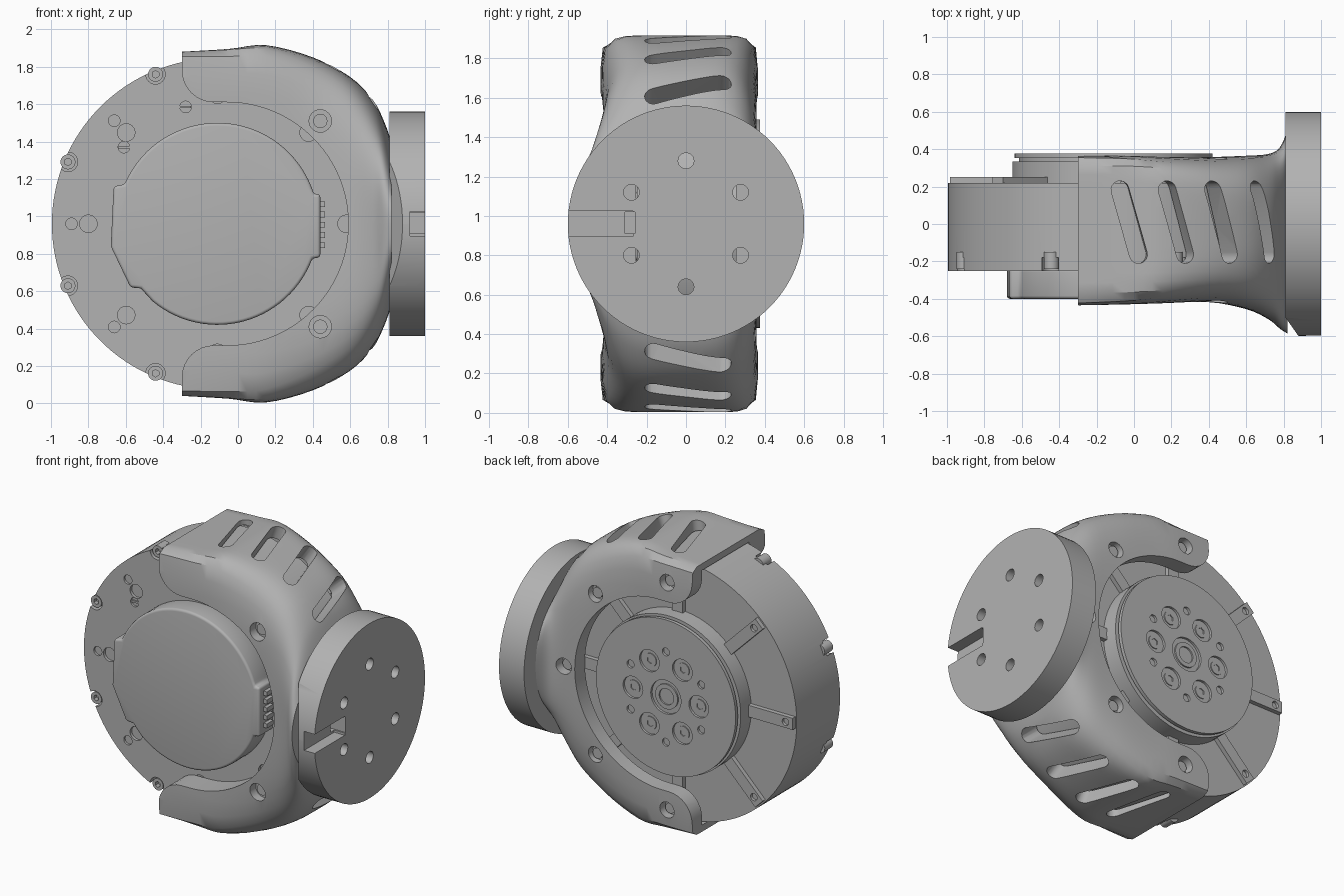
import bpy, bmesh, math
from mathutils import Matrix, Vector

if "Cube" in bpy.data.objects:
    bpy.data.objects.remove(bpy.data.objects["Cube"])

CX, CZ = -0.11, 0.96  # motor axis
FRONT, BACK = -0.25, 0.22  # motor faces

grey = bpy.data.materials.new("satin_grey")
grey.use_nodes = True
grey.diffuse_color = (0.45, 0.45, 0.45, 1)
grey.node_tree.nodes["Principled BSDF"].inputs["Base Color"].default_value = (0.45, 0.45, 0.45, 1)


def finish(name, bm):
    bmesh.ops.recalc_face_normals(bm, faces=bm.faces)
    me = bpy.data.meshes.new(name)
    bm.to_mesh(me)
    bm.free()
    me.materials.append(grey)
    ob = bpy.data.objects.new(name, me)
    bpy.context.collection.objects.link(ob)
    return ob


def activate(ob):
    bpy.ops.object.select_all(action='DESELECT')
    ob.select_set(True)
    bpy.context.view_layer.objects.active = ob


def smooth(ob, angle=32):
    activate(ob)
    bpy.ops.object.shade_smooth_by_angle(angle=math.radians(angle))


def add_cyl(bm, r, y0, y1, x, z, seg=24):
    m = Matrix.Translation((x, (y0 + y1) / 2, z)) @ Matrix.Rotation(math.pi / 2, 4, 'X')
    bmesh.ops.create_cone(bm, cap_ends=True, radius1=r, radius2=r, depth=abs(y1 - y0),
                          segments=seg, matrix=m)


def add_box(bm, lo, hi, m=Matrix()):
    lo, hi = Vector(lo), Vector(hi)
    size = Matrix.Diagonal((*(hi - lo), 1))
    bmesh.ops.create_cube(bm, size=1, matrix=m @ Matrix.Translation((lo + hi) / 2) @ size)


def add_prism(bm, pts, d0, d1, m=Matrix()):
    """Outline in local x/z, extruded along local y."""
    a = [bm.verts.new(m @ Vector((x, d0, z))) for x, z in pts]
    b = [bm.verts.new(m @ Vector((x, d1, z))) for x, z in pts]
    bm.faces.new(a)
    bm.faces.new(b[::-1])
    for i in range(len(pts)):
        j = (i + 1) % len(pts)
        bm.faces.new((a[i], b[i], b[j], a[j]))


def arc(cx, cz, r, a0, a1, n):
    steps = [math.radians(a0 + (a1 - a0) * i / n) for i in range(n + 1)]
    return [(cx + r * math.cos(a), cz + r * math.sin(a)) for a in steps]


def polar(r, deg):
    a = math.radians(deg)
    return CX + r * math.cos(a), CZ + r * math.sin(a)


def cut(ob, bm):
    cutter = finish("cutter", bm)
    cutter.hide_render = True
    mod = ob.modifiers.new("cut", 'BOOLEAN')
    mod.operation, mod.solver, mod.object = 'DIFFERENCE', 'EXACT', cutter
    activate(ob)
    bpy.ops.object.modifier_apply(modifier=mod.name)
    bpy.data.objects.remove(cutter)


def cylinders(name, specs):
    bm = bmesh.new()
    for s in specs:
        add_cyl(bm, *s)
    return finish(name, bm)


# Housing: lofted from a boxy yoke to a round neck (x, front, back, half height, squareness)
stations = [(-.30, .435, .365, .92, 24), (-.05, .43, .365, .935, 16), (.15, .425, .36, .955, 9),
            (.4, .42, .36, .89, 5.5), (.6, .455, .365, .785, 4), (.72, .51, .375, .665, 3),
            (.78, .56, .41, .55, 2.5), (.82, .585, .5, .44, 2)]
sections = []
for i in range(len(stations) - 1):
    p = [Vector(stations[min(max(k, 0), len(stations) - 1)]) for k in range(i - 1, i + 3)]
    for t in (0, .25, .5, .75):
        sections.append(p[1] + (p[2] - p[0]) * t / 2 + (2 * p[0] - 5 * p[1] + 4 * p[2] - p[3]) * t * t / 2
                        + (3 * p[1] - p[0] - 3 * p[2] + p[3]) * t ** 3 / 2)
sections.append(Vector(stations[-1]))
bm = bmesh.new()
rings, count = [], 80
for x, front, back, h, n in sections:
    ring = []
    for k in range(count):
        a = 2 * math.pi * k / count
        c, s = math.cos(a), math.sin(a)
        r = (abs(c) ** n + abs(s) ** n) ** (-1 / n)
        ring.append(bm.verts.new((x, c * r * (back if c > 0 else front), CZ + s * r * h)))
    rings.append(ring)
for a, b in zip(rings, rings[1:]):
    for k in range(count):
        j = (k + 1) % count
        bm.faces.new((a[k], a[j], b[j], b[k]))
bm.faces.new(rings[0])
bm.faces.new(rings[-1][::-1])
housing = finish("yoke_housing", bm)

# Motor cavity
bm = bmesh.new()
add_cyl(bm, .895, -.255, .255, CX, CZ, 96)
cut(housing, bm)

# Open mouth of the yoke, with rounded cheek tips
half = arc(-.13, CZ + .82, .17, 180, 270, 8) + arc(-.06, CZ, .65, 90, 0, 24)
mouth = [(-.5, CZ + .82)] + half
mouth += [(x, 2 * CZ - z) for x, z in mouth[-2::-1]]
bm = bmesh.new()
add_prism(bm, mouth, -.8, .8)
cut(housing, bm)

# Slanted cooling slots, above and below
slots = [(-.02, 1.0), (.24, .98), (.49, .89), (.71, .70)]
capsule = arc(0, .18, .047, 0, 180, 8) + arc(0, -.18, .047, 180, 360, 8)
bm = bmesh.new()
for side in (1, -1):
    for x, h in slots:
        a = math.atan2(h, x - CX)
        out = Vector((math.cos(a), 0, side * math.sin(a)))
        tangent = Vector((math.sin(a), 0, -side * math.cos(a)))
        along = (Vector((0, 1, 0)) - tangent * .28).normalized()
        across = along.cross(out)
        m = Matrix((across, out, along)).transposed().to_4x4()
        m.translation = (CX, .01, CZ)
        add_prism(bm, capsule, .8, 1.3, m)
cut(housing, bm)

# Counterbored screw seats
front_seats = [(.44, CZ + .55), (.44, CZ - .55)]
back_seats = [polar(.78, a) for a in (90, 45, 0, -45, -90)]
bm = bmesh.new()
for x, z in front_seats:
    add_cyl(bm, .06, -.7, -.35, x, z)
for x, z in back_seats:
    add_cyl(bm, .055, .3, .6, x, z)
cut(housing, bm)
screws = [(.038, -.37, -.34, x, z) for x, z in front_seats]
screws += [(.036, .29, .33, x, z) for x, z in back_seats]
smooth(cylinders("housing_screws", screws))

# Mounting flange
bm = bmesh.new()
bmesh.ops.create_cone(bm, cap_ends=True, radius1=.6, radius2=.6, depth=.19, segments=96,
                      matrix=Matrix.Translation((.905, 0, CZ)) @ Matrix.Rotation(math.pi / 2, 4, 'Y'))
flange = finish("mounting_flange", bm)
bm = bmesh.new()
add_prism(bm, [(.81, .5), (.88, .6), (.88, .8), (.7, .8), (.7, .5)], -2, 2,
          Matrix.Rotation(-math.pi / 2, 4, 'X') @ Matrix.Diagonal((1, 1, -1, 1)))
cut(flange, bm)


def flange_holes():
    bm = bmesh.new()
    for k in range(6):
        a = math.radians(90 + 60 * k)
        m = Matrix.Translation((.85, .32 * math.cos(a), CZ + .32 * math.sin(a)))
        bmesh.ops.create_cone(bm, cap_ends=True, radius1=.04, radius2=.04, depth=.5, segments=24,
                              matrix=m @ Matrix.Rotation(math.pi / 2, 4, 'Y'))
    return bm


for part in (flange, housing):
    cut(part, flange_holes())
    bm = bmesh.new()
    add_box(bm, (.6, -.31, .91), (1.1, -.26, 1.02))
    cut(part, bm)
bm = bmesh.new()
add_box(bm, (.92, -.7, .895), (1.1, -.27, 1.025))
cut(flange, bm)
smooth(housing)
smooth(flange)

# Motor drum, with screw notches and shallow face holes
drum = cylinders("motor_drum", [(.885, FRONT, BACK, CX, CZ, 128)])
rim = [polar(.865, 22.5 + 45 * k) for k in range(8)]
pins = [polar(.78, a) for a in (135, 180, 225)] + [polar(.5, a) for a in (236,)]
slotted = [(-.28, 1.585), (-.61, 1.37)]
bm = bmesh.new()
for x, z in rim:
    add_cyl(bm, .052, FRONT - .1, FRONT + .07, x, z)
for k in range(8):
    add_cyl(bm, .047, FRONT - .1, FRONT + .02, *polar(.69, 45 * k))
for x, z in pins + slotted:
    add_cyl(bm, .031, FRONT - .1, FRONT + .015, x, z)
cut(drum, bm)
smooth(drum)
bolts = cylinders("rim_bolts", [(.04, FRONT + .01, FRONT + .1, x, z) for x, z in rim])
bm = bmesh.new()
for x, z in rim:
    add_cyl(bm, .02, FRONT - .1, FRONT + .04, x, z, 6)
cut(bolts, bm)
smooth(bolts)
bm = bmesh.new()
for x, z in slotted:
    add_box(bm, (x - .03, FRONT + .004, z - .006), (x + .03, FRONT + .02, z + .006))
finish("slotted_pins", bm)

# Front cover with side ears and a soft edge
cover = arc(CX, CZ, .54, 157, 17, 36) + [(.44, 1.12), (.44, .78)] + arc(CX, CZ, .54, -20, -130, 28)
cover += [(-.52, .615), (-.575, .62), (-.68, .84), (-.665, 1.16)]
bm = bmesh.new()
add_prism(bm, cover, -.4, FRONT + .01)
cap = finish("front_cover", bm)
bevel = cap.modifiers.new("soft_edge", 'BEVEL')
bevel.width, bevel.segments, bevel.angle_limit = .025, 4, math.radians(50)
activate(cap)
bpy.ops.object.modifier_apply(modifier=bevel.name)
smooth(cap, 40)

# Connector pins beside the cover
bm = bmesh.new()
for k in range(5):
    add_box(bm, (.43, -.35, .83 + .055 * k), (.465, -.28, .86 + .055 * k))
finish("connector_pins", bm)

# Rear ribs with small end screws
bm = bmesh.new()
for k in range(8):
    m = Matrix.Translation((CX, 0, CZ)) @ Matrix.Rotation(math.radians(45 * k), 4, 'Y')
    add_box(bm, (.5, BACK - .01, -.04), (.875, BACK + .03, .04), m)
ribs = finish("rear_ribs", bm)
bm = bmesh.new()
for k in range(8):
    add_cyl(bm, .025, BACK + .01, BACK + .1, *polar(.82, 45 * k), 16)
cut(ribs, bm)

# Output hub: stepped collar, groove and face plate
smooth(cylinders("hub_collar", [(.54, BACK - .01, .335, CX, CZ, 96), (.505, .33, .36, CX, CZ, 96)]))
plate = cylinders("output_plate", [(.53, .352, .376, CX, CZ, 96), (.49, .29, .353, CX, CZ, 96)])
bm = bmesh.new()
add_cyl(bm, .115, .34, .5, CX, CZ, 40)
for k in range(6):
    add_cyl(bm, .075, .337, .5, *polar(.25, 60 * k), 24)
    add_cyl(bm, .027, .34, .5, *polar(.31, 60 * k + 30), 16)
cut(plate, bm)
smooth(plate)
heads = cylinders("hub_bolts", [(.045, .33, .366, *polar(.25, 60 * k)) for k in range(6)]
                  + [(.085, .33, .37, CX, CZ, 32)])
bm = bmesh.new()
for k in range(6):
    add_cyl(bm, .024, .35, .5, *polar(.25, 60 * k), 6)
add_cyl(bm, .055, .345, .5, CX, CZ, 32)
cut(heads, bm)
smooth(heads)
